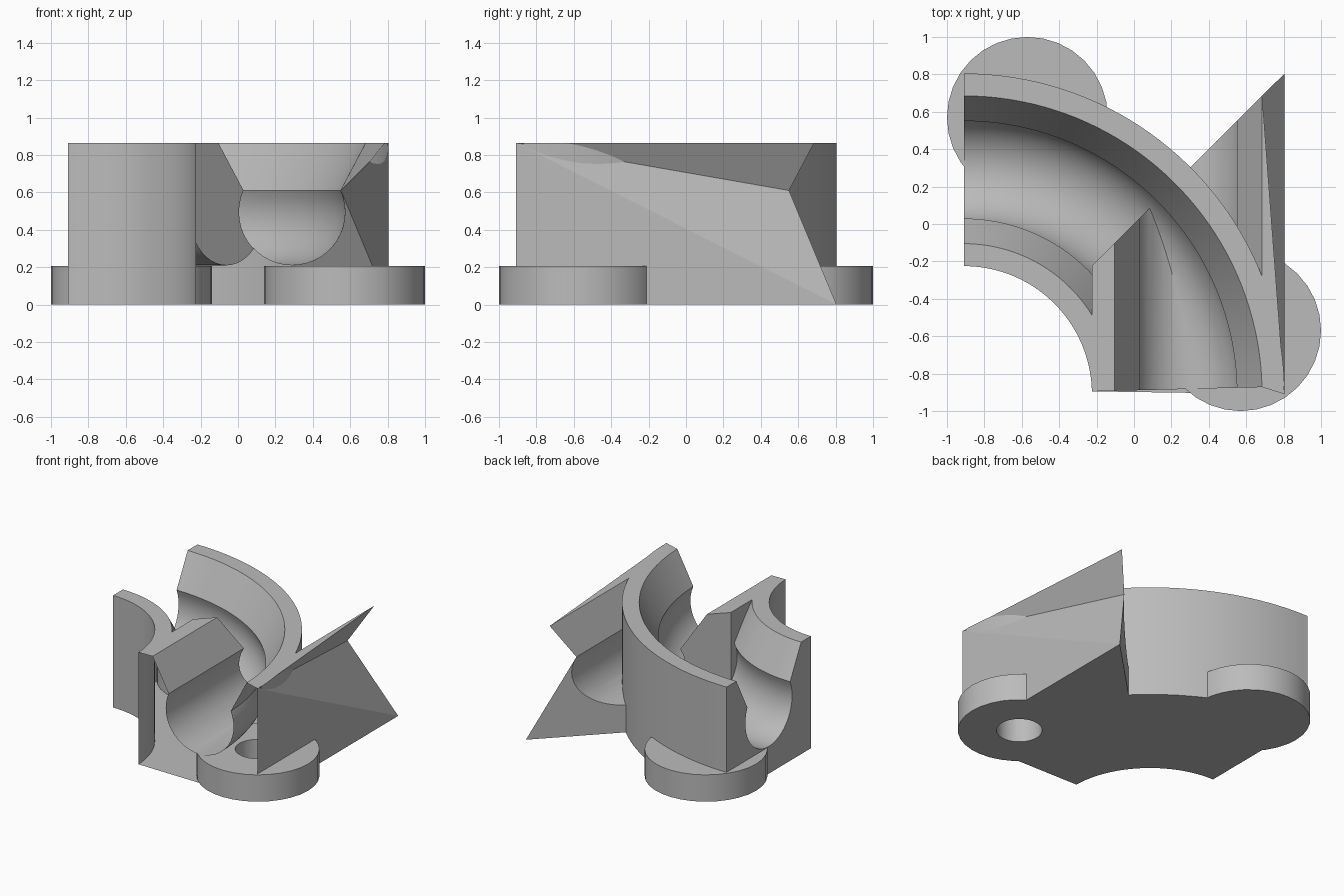
import bpy, bmesh, math
from mathutils import Vector

if "Cube" in bpy.data.objects:
    bpy.data.objects.remove(bpy.data.objects["Cube"])

grey = bpy.data.materials.new("plain grey")
grey.use_nodes = True
grey.diffuse_color = (0.5, 0.5, 0.5, 1)
grey.node_tree.nodes["Principled BSDF"].inputs["Base Color"].default_value = (0.5, 0.5, 0.5, 1)

PIVOT = -0.91          # x and y of the bend centre
TILT = 0.025           # small angle of the open front end
HEIGHT = 0.865
HOLE = Vector((0.57, -0.57, 0))
HOLE_R = 0.16


def make_object(name, bm):
    bmesh.ops.recalc_face_normals(bm, faces=bm.faces)
    mesh = bpy.data.meshes.new(name)
    bm.to_mesh(mesh)
    bm.free()
    mesh.materials.append(grey)
    ob = bpy.data.objects.new(name, mesh)
    bpy.context.collection.objects.link(ob)
    return ob


def boolean(target, other, operation):
    mod = target.modifiers.new(operation, 'BOOLEAN')
    mod.operation = operation
    mod.solver = 'EXACT'
    mod.object = other
    bpy.context.view_layer.update()
    graph = bpy.context.evaluated_depsgraph_get()
    mesh = bpy.data.meshes.new_from_object(target.evaluated_get(graph))
    target.modifiers.remove(mod)
    target.data = mesh
    bpy.data.objects.remove(other)


def smooth(ob):
    bpy.ops.object.select_all(action='DESELECT')
    ob.select_set(True)
    bpy.context.view_layer.objects.active = ob
    bpy.ops.object.shade_smooth_by_angle(angle=math.radians(25))


# Block section with a round channel and a flared mouth
def section():
    cx, cz, r = 0.29, 0.495, 0.285
    start = math.atan2(0.115, 0.26)
    sweep = math.pi + 2 * start
    n = 28
    arc = [(cx + r * math.cos(start - sweep * i / n),
            cz + r * math.sin(start - sweep * i / n)) for i in range(n + 1)]
    return ([(-0.225, 0), (0.805, 0), (0.805, HEIGHT), (0.685, HEIGHT)] + arc
            + [(-0.105, HEIGHT), (-0.225, HEIGHT)])


# Curved channel: the section swept a quarter turn
def curved_channel():
    bm = bmesh.new()
    rings = []
    steps = 40
    for s in range(steps + 1):
        a = TILT + (math.pi / 2 - TILT) * s / steps
        rings.append([bm.verts.new((PIVOT + (x - PIVOT) * math.cos(a),
                                    PIVOT + (x - PIVOT) * math.sin(a), z))
                      for x, z in section()])
    count = len(rings[0])
    for a, b in zip(rings, rings[1:]):
        for i in range(count):
            j = (i + 1) % count
            bm.faces.new((a[i], a[j], b[j], b[i]))
    bm.faces.new(rings[0])
    bm.faces.new(rings[-1])
    return make_object("channel_body", bm)


# Straight channel: mitred at the back, outer wall tapering to a fin
def straight_channel():
    bm = bmesh.new()
    pts = section()
    count = len(pts)
    front, back = [], []
    for i, (x, z) in enumerate(pts):
        y = PIVOT if i in (1, 2) else PIVOT + TILT * (x - PIVOT) - 0.002
        front.append(bm.verts.new((x, y, z)))
        back.append(None if i == 2 else bm.verts.new((x, x, z)))
    for i in range(count):
        j = (i + 1) % count
        if 2 not in (i, j):
            bm.faces.new((front[i], front[j], back[j], back[i]))
    corner = front[2]
    bm.faces.new((front[1], corner, back[1]))
    bm.faces.new((corner, back[4], back[1]))
    bm.faces.new((corner, back[3], back[4]))
    bm.faces.new((corner, front[3], back[3]))
    bm.faces.new(front)
    bm.faces.new([back[i] for i in range(count) if i not in (2, 3)])
    return make_object("straight_channel", bm)


def cylinder(name, centre, radius, z0, z1, sides=32):
    bm = bmesh.new()
    bmesh.ops.create_cone(bm, cap_ends=True, segments=sides, radius1=radius,
                          radius2=radius, depth=z1 - z0)
    bmesh.ops.translate(bm, verts=bm.verts,
                        vec=(centre[0], centre[1], (z0 + z1) / 2))
    return make_object(name, bm)


body = curved_channel()
boolean(body, straight_channel(), 'UNION')
boolean(body, cylinder("hole_cutter", HOLE, HOLE_R, -0.1, 0.19), 'DIFFERENCE')

# Open the front end and the screw hole lining
bm = bmesh.new()
bm.from_mesh(body.data)
bm.normal_update()
doomed = []
for f in bm.faces:
    is_front = f.normal.y < -0.8 and all(v.co.y < -0.85 for v in f.verts)
    in_hole = all((v.co.xy - HOLE.xy).length < HOLE_R + 0.01 and v.co.z < 0.2
                  for v in f.verts)
    if is_front or in_hole:
        doomed.append(f)
bmesh.ops.delete(bm, geom=doomed, context='FACES')
bm.to_mesh(body.data)
bm.free()
smooth(body)

# Round mounting feet, the front one drilled
front_foot = cylinder("front_foot", HOLE, 0.43, 0, 0.207)
boolean(front_foot, cylinder("foot_hole_cutter", HOLE, HOLE_R, -0.1, 0.4), 'DIFFERENCE')
smooth(front_foot)
smooth(cylinder("back_foot", -HOLE, 0.43, 0, 0.207))
